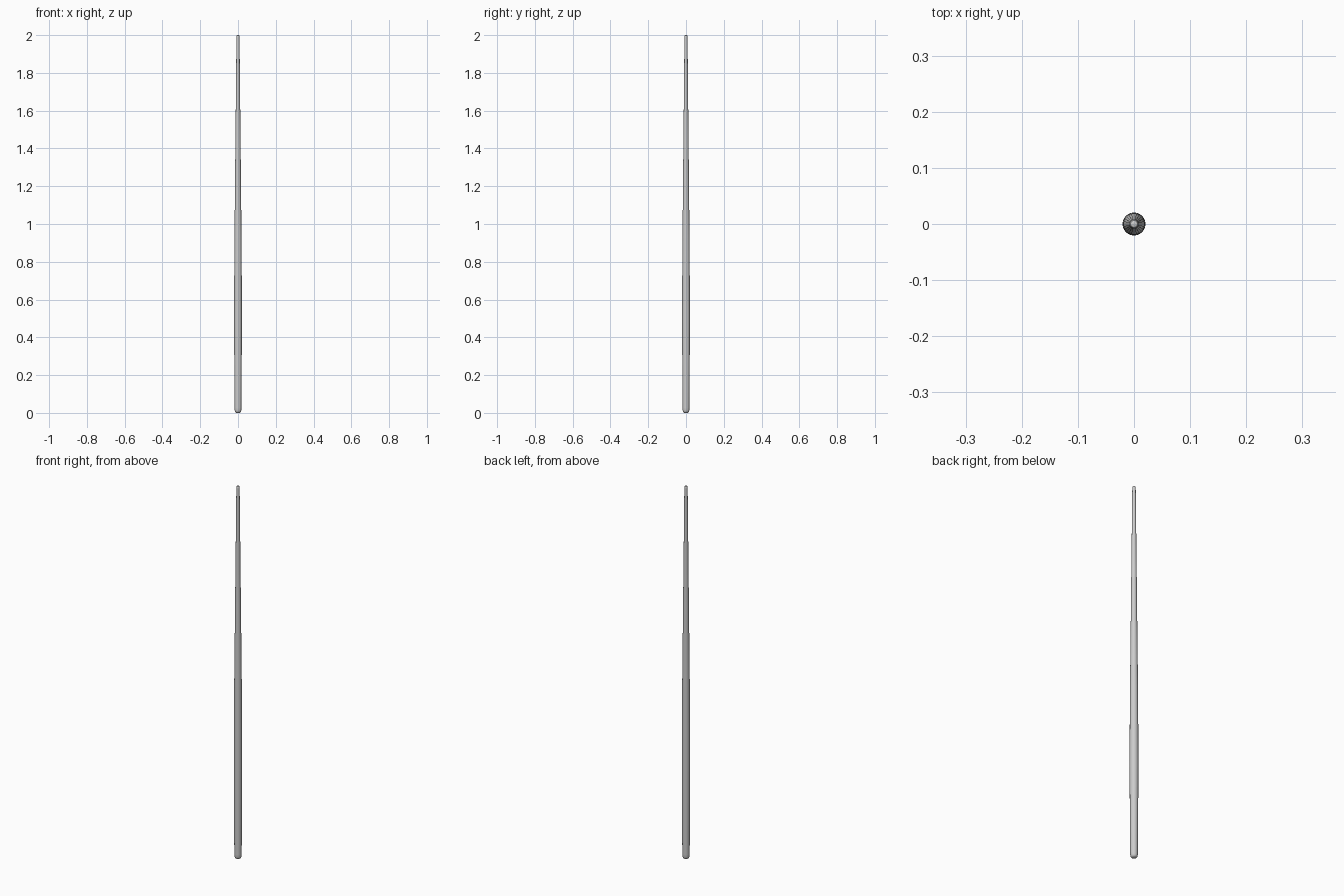
import bpy, bmesh
from math import cos, sin, tau

if "Cube" in bpy.data.objects:
    bpy.data.objects.remove(bpy.data.objects["Cube"])

SIDES = 24


def lathe(name, profile):
    """Closed solid of revolution from (radius, z) points, bottom to top."""
    bm = bmesh.new()
    rings = [[bm.verts.new((r * cos(tau * i / SIDES), r * sin(tau * i / SIDES), z))
              for i in range(SIDES)] for r, z in profile]
    for lo, hi in zip(rings, rings[1:]):
        for i in range(SIDES):
            j = (i + 1) % SIDES
            bm.faces.new((lo[i], lo[j], hi[j], hi[i]))
    bm.faces.new(rings[0][::-1])
    bm.faces.new(rings[-1])
    mesh = bpy.data.meshes.new(name)
    bm.to_mesh(mesh)
    bm.free()
    obj = bpy.data.objects.new(name, mesh)
    bpy.context.collection.objects.link(obj)
    bpy.ops.object.select_all(action='DESELECT')
    obj.select_set(True)
    bpy.context.view_layer.objects.active = obj
    bpy.ops.object.shade_smooth_by_angle(angle=0.6)
    return obj


# Rounded rubber bumper at the foot
lathe("bumper", [(0.008, 0), (0.0125, 0.002), (0.016, 0.007), (0.0176, 0.014), (0.018, 0.025)])

# Gently swelling butt
lathe("butt", [(0.018, 0.025), (0.0188, 0.14), (0.0198, 0.29), (0.0205, 0.5),
               (0.0199, 0.72), (0.019, 0.86)])

# Joint collar
lathe("joint_collar", [(0.019, 0.86), (0.0187, 0.925)])

# Straight tapering shaft
lathe("shaft", [(0.0187, 0.925), (0.0084, 1.96)])

# Ferrule and domed tip
lathe("ferrule", [(0.0084, 1.96), (0.0081, 1.988)])
lathe("tip", [(0.0081, 1.988), (0.0078, 1.995), (0.006, 1.9985), (0.003, 2.0)])
